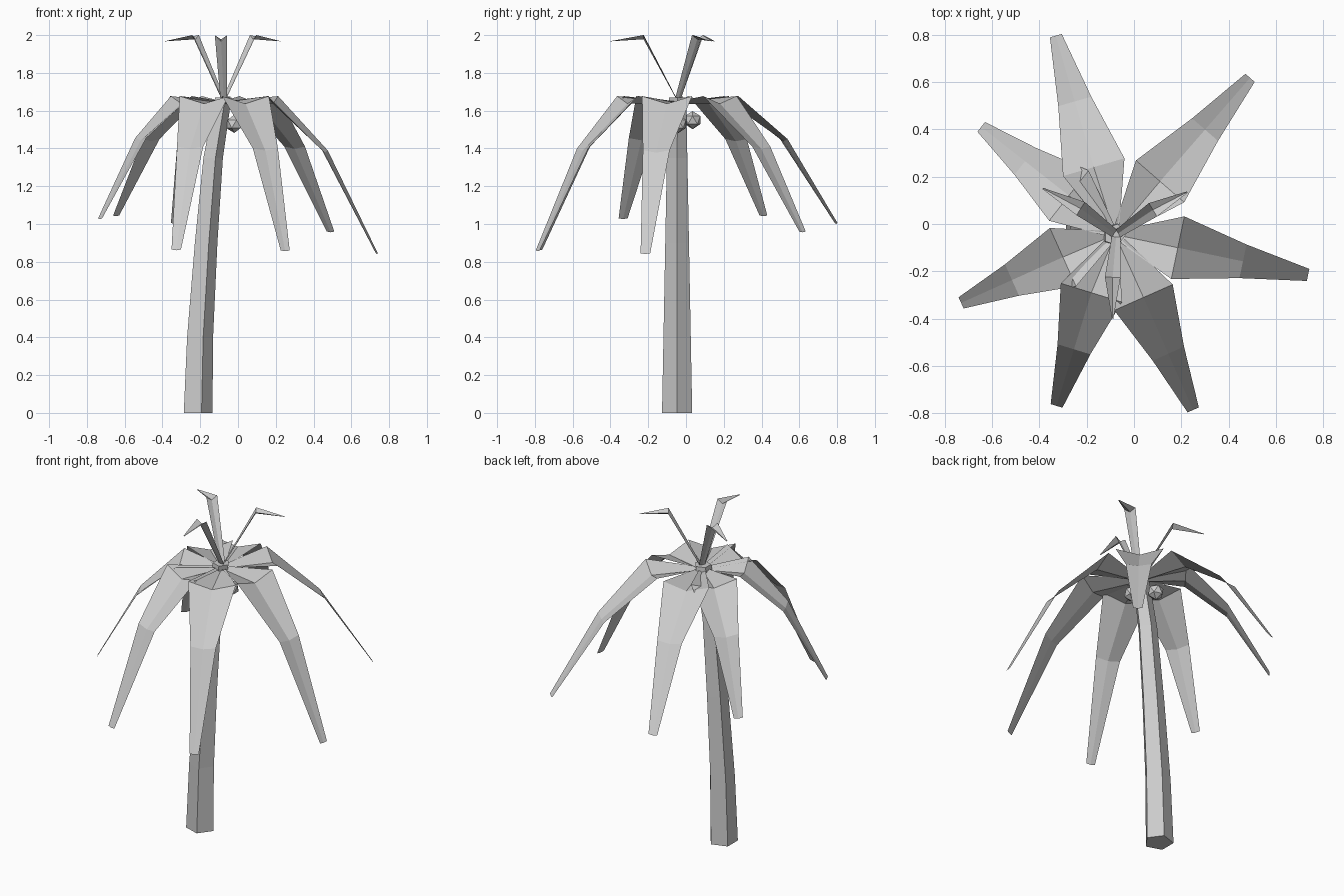
import bpy, bmesh, math
from mathutils import Vector

if "Cube" in bpy.data.objects:
    bpy.data.objects.remove(bpy.data.objects["Cube"])

TRUNK = (0.45, 0.30, 0.18, 1)
HUB = Vector((-0.08, -0.045, 1.645))


def make_object(name, bm):
    bmesh.ops.recalc_face_normals(bm, faces=bm.faces)
    mesh = bpy.data.meshes.new(name)
    bm.to_mesh(mesh)
    bm.free()
    obj = bpy.data.objects.new(name, mesh)
    bpy.context.collection.objects.link(obj)
    return obj


def folded_leaf(name, stations):
    """Strip with a V-shaped section; stations are (centre, width, fold depth)."""
    bm = bmesh.new()
    direction = stations[-1][0] - stations[0][0]
    if len(stations) > 3:
        direction = stations[-1][0] - stations[1][0]
    side = Vector((-direction.y, direction.x, 0)).normalized()
    rows = []
    for centre, width, fold in stations:
        rows.append([bm.verts.new(centre + side * width / 2),
                     bm.verts.new(centre - Vector((0, 0, fold))),
                     bm.verts.new(centre - side * width / 2)])
    for a, b in zip(rows, rows[1:]):
        for i in range(2):
            bm.faces.new((a[i], a[i + 1], b[i + 1], b[i]))
    return make_object(name, bm)


# Trunk: five-sided bent column, (x, y, z, radius)
path = [(-0.219, -0.047, 0, 0.084), (-0.208, -0.047, 0.4, 0.076),
        (-0.175, -0.047, 0.9, 0.066), (-0.137, -0.047, 1.35, 0.057),
        (-0.082, -0.045, 1.67, 0.048)]
bm = bmesh.new()
rings = []
for x, y, z, r in path:
    rings.append([bm.verts.new((x + r * math.cos(math.tau * i / 5),
                                y + r * math.sin(math.tau * i / 5), z))
                  for i in range(5)])
for a, b in zip(rings, rings[1:]):
    for i in range(5):
        j = (i + 1) % 5
        bm.faces.new((a[i], a[j], b[j], b[i]))
bm.faces.new(rings[0][::-1])
bm.faces.new(rings[-1])
make_object("trunk", bm)

# Drooping fronds: shoulder x, y, tip x, y, tip z, elbow z
fronds = [(-0.17, 0.24, -0.33, 0.795, 1.005, 1.45),
          (0.11, 0.18, 0.49, 0.617, 0.96, 1.41),
          (0.185, -0.10, 0.735, -0.215, 0.845, 1.39),
          (0.04, -0.31, 0.25, -0.785, 0.86, 1.40),
          (-0.18, -0.29, -0.327, -0.768, 0.865, 1.41),
          (-0.30, -0.14, -0.73, -0.333, 1.03, 1.455),
          (-0.275, 0.12, -0.645, 0.41, 1.045, 1.45)]
for n, (sx, sy, tx, ty, tz, ez) in enumerate(fronds):
    shoulder = Vector((sx, sy, 1.677))
    tip = Vector((tx, ty, tz))
    elbow = shoulder.lerp(tip, 0.5)
    elbow.z = ez
    root = HUB.lerp(shoulder, 0.12)
    root.z = 1.65
    folded_leaf(f"frond_{n + 1}", [(root, 0.06, 0.015), (shoulder, 0.27, 0.04),
                                   (elbow, 0.145, 0.012), (tip, 0.052, 0.004)])

# Young upright shoots: knee x, y, tip x, y
shoots = [(-0.09, -0.225, -0.09, -0.40), (0.08, 0.06, 0.225, 0.135),
          (-0.225, 0.065, -0.385, 0.15)]
for n, (kx, ky, tx, ty) in enumerate(shoots):
    folded_leaf(f"young_shoot_{n + 1}",
                [(HUB + Vector((0.005, 0, 0.01)), 0.035, 0.005),
                 (Vector((kx, ky, 2.0)), 0.066, 0.022),
                 (Vector((tx, ty, 1.968)), 0.006, 0.001)])

# Small nuts tucked beneath the crown
for n, loc in enumerate([(-0.02, -0.04, 1.53), (-0.13, 0.035, 1.55)]):
    bpy.ops.mesh.primitive_ico_sphere_add(subdivisions=1, radius=0.048, location=loc)
    bpy.context.object.name = f"nut_{n + 1}"
